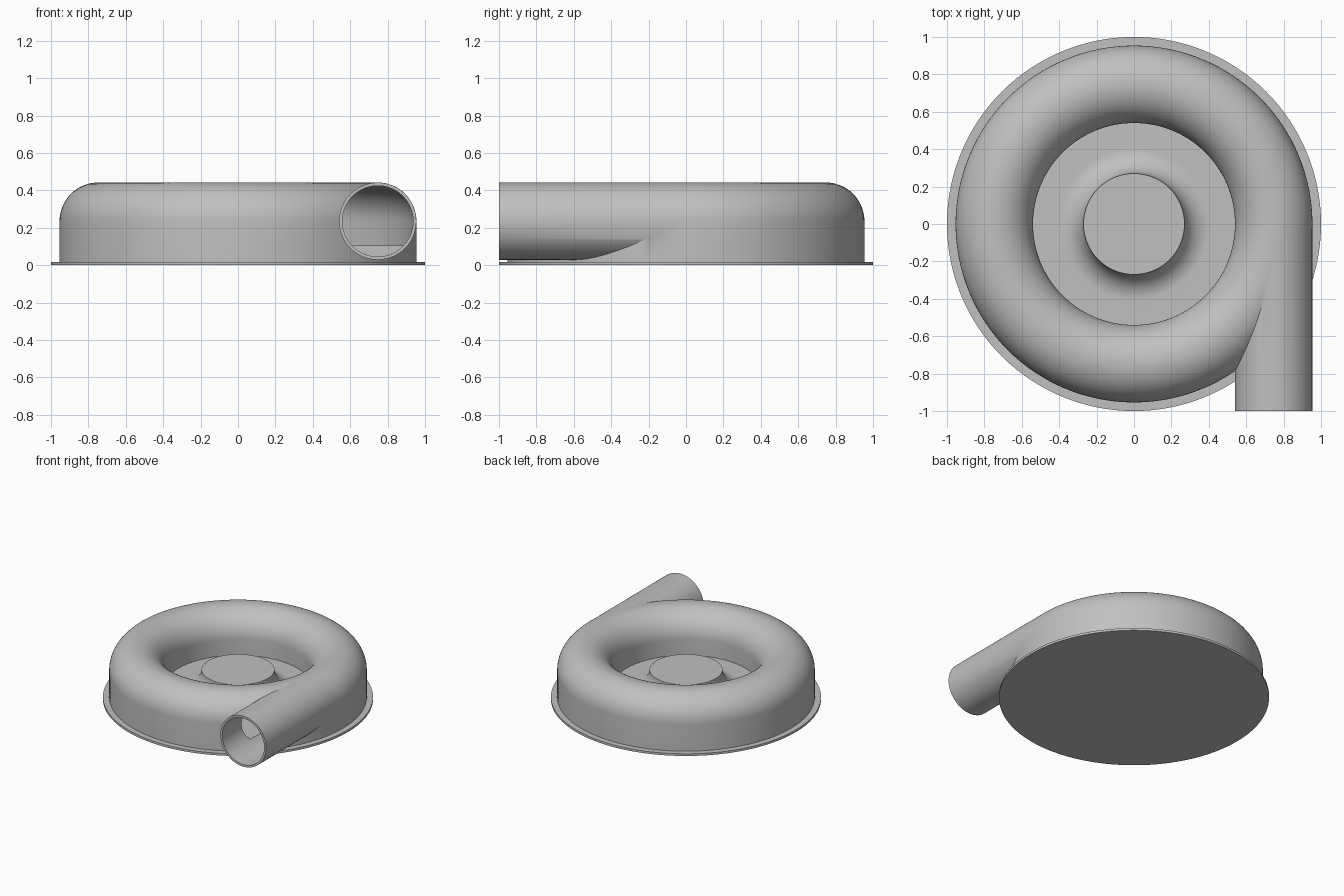
import bpy
import bmesh
from math import sin, cos, pi, radians
from mathutils import Matrix

cube = bpy.data.objects.get("Cube")
if cube:
    bpy.data.objects.remove(cube, do_unlink=True)

TUBE_X, TUBE_Z = 0.747, 0.235     # centre line of the scroll tube
OUTER, INNER = 0.207, 0.190       # tube radii
FLOOR, HUB_R, HUB_Z = 0.105, 0.27, 0.24

grey = bpy.data.materials.new("plain_grey")
grey.use_nodes = True
colour = (0.53, 0.53, 0.53, 1)
grey.diffuse_color = colour
grey.node_tree.nodes["Principled BSDF"].inputs["Base Color"].default_value = colour


def finish(name, bm):
    bmesh.ops.recalc_face_normals(bm, faces=bm.faces)
    mesh = bpy.data.meshes.new(name)
    bm.to_mesh(mesh)
    bm.free()
    obj = bpy.data.objects.new(name, mesh)
    bpy.context.collection.objects.link(obj)
    mesh.materials.append(grey)
    return obj


def arc(cx, cz, r, start, end, n=20):
    angles = [radians(start + (end - start) * i / n) for i in range(n + 1)]
    return [(cx + r * cos(a), cz + r * sin(a)) for a in angles]


def lathe(name, profile, steps=128):
    """Revolve a closed (radius, height) profile around z."""
    bm = bmesh.new()
    rings = []
    for r, z in profile:
        if r == 0:
            rings.append([bm.verts.new((0, 0, z))] * steps)
        else:
            rings.append([bm.verts.new((r * cos(2 * pi * i / steps),
                                        r * sin(2 * pi * i / steps), z))
                          for i in range(steps)])
    for a, b in zip(rings, rings[1:] + rings[:1]):
        for i in range(steps):
            j = (i + 1) % steps
            corners = list(dict.fromkeys((a[i], a[j], b[j], b[i])))
            if len(corners) > 2:
                bm.faces.new(corners)
    return finish(name, bm)


def pipe(name, radius, y0, y1):
    """Solid round bar along y on the tube centre line."""
    bm = bmesh.new()
    place = (Matrix.Translation((TUBE_X, (y0 + y1) / 2, TUBE_Z))
             @ Matrix.Rotation(pi / 2, 4, 'X'))
    bmesh.ops.create_cone(bm, cap_ends=True, segments=80, radius1=radius,
                          radius2=radius, depth=y1 - y0, matrix=place)
    return finish(name, bm)


def combine(obj, other, operation):
    mod = obj.modifiers.new(operation.lower(), 'BOOLEAN')
    mod.operation = operation
    mod.solver = 'EXACT'
    mod.object = other
    bpy.context.view_layer.objects.active = obj
    bpy.ops.object.modifier_apply(modifier=mod.name)
    bpy.data.objects.remove(other, do_unlink=True)


# Housing: flange, outer wall, rounded scroll, floor and flared hub
flare = HUB_Z - FLOOR
housing = lathe("scroll_housing",
                [(0, 0), (1, 0), (1, 0.018), (TUBE_X + OUTER, 0.018)]
                + arc(TUBE_X, TUBE_Z, OUTER, 0, 180, 32)
                + [(TUBE_X - OUTER, FLOOR)]
                + arc(HUB_R + flare, HUB_Z, flare, 270, 180)
                + [(0, HUB_Z)])

# Outlet pipe, tangent to the scroll
combine(housing, pipe("outlet_pipe", OUTER - 0.0006, -1, 0), 'UNION')

# Hollow channel and outlet bore
channel = lathe("channel_cutter",
                [(TUBE_X - INNER, FLOOR), (TUBE_X + INNER, FLOOR)]
                + arc(TUBE_X, TUBE_Z, INNER, 0, 180, 32))
combine(housing, channel, 'DIFFERENCE')
combine(housing, pipe("bore_cutter", INNER - 0.0006, -1.1, 0), 'DIFFERENCE')

bpy.ops.object.select_all(action='DESELECT')
housing.select_set(True)
bpy.context.view_layer.objects.active = housing
bpy.ops.object.shade_smooth_by_angle(angle=radians(30))
